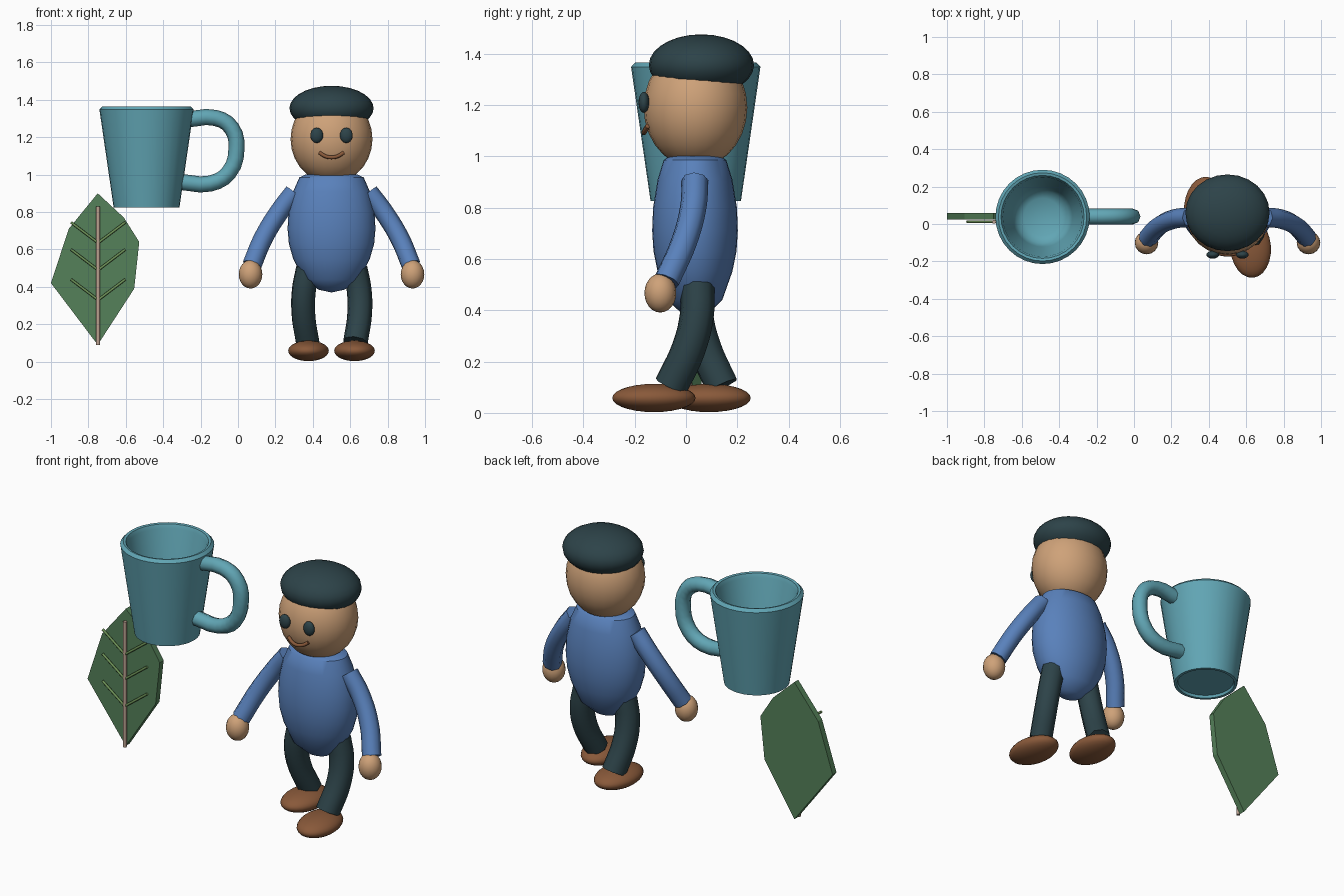
import bpy, bmesh, math
from mathutils import Matrix, Vector

if "Cube" in bpy.data.objects:
    bpy.data.objects.remove(bpy.data.objects["Cube"])


def material(name, rgb):
    m = bpy.data.materials.new(name)
    m.diffuse_color = (*rgb, 1)
    m.use_nodes = True
    m.node_tree.nodes["Principled BSDF"].inputs["Base Color"].default_value = m.diffuse_color
    return m


TEAL = material("teal", (0.12, 0.38, 0.46))
BLUE = material("shirt blue", (0.10, 0.22, 0.50))
DARK = material("dark slate", (0.026, 0.056, 0.066))
SKIN = material("skin tan", (0.62, 0.36, 0.19))
BROWN = material("shoe brown", (0.25, 0.10, 0.042))
GREEN = material("leaf green", (0.09, 0.22, 0.10))
VEIN = material("vein green", (0.16, 0.30, 0.10))
STEM = material("stem beige", (0.50, 0.36, 0.28))


def add(name, mesh, mat, angle=40):
    mesh.materials.clear()
    mesh.materials.append(mat)
    if angle:
        mesh.shade_smooth()
        mesh.set_sharp_from_angle(angle=math.radians(angle))
    ob = bpy.data.objects.new(name, mesh)
    bpy.context.collection.objects.link(ob)
    return ob


def from_bmesh(name, bm, mat, angle=40):
    bmesh.ops.recalc_face_normals(bm, faces=bm.faces)
    mesh = bpy.data.meshes.new(name)
    bm.to_mesh(mesh)
    bm.free()
    return add(name, mesh, mat, angle)


def ellipsoid(name, center, radii, mat, turn=0, seg=24, rings=14):
    bm = bmesh.new()
    bmesh.ops.create_uvsphere(bm, u_segments=seg, v_segments=rings, radius=1)
    bm.transform(Matrix.Translation(center) @ Matrix.Rotation(turn, 4, 'Z')
                 @ Matrix.Diagonal((*radii, 1)))
    return from_bmesh(name, bm, mat)


def lathe(name, profile, center, mat, y_scale=1.0, seg=32):
    """Spin a list of (radius, height) points around a vertical axis."""
    bm = bmesh.new()
    vs = [bm.verts.new((r, 0, z)) for r, z in profile]
    edges = [bm.edges.new(p) for p in zip(vs, vs[1:])]
    bmesh.ops.spin(bm, geom=vs + edges, cent=(0, 0, 0), axis=(0, 0, 1),
                   angle=math.tau, steps=seg, use_merge=True)
    bmesh.ops.remove_doubles(bm, verts=bm.verts, dist=1e-4)
    bm.transform(Matrix.Translation((*center, 0)) @ Matrix.Diagonal((1, y_scale, 1, 1)))
    return from_bmesh(name, bm, mat)


def tube(name, points, radius, mat, steps=5):
    """Round tube with flat ends along a smooth path."""
    cu = bpy.data.curves.new(name, 'CURVE')
    cu.dimensions = '3D'
    cu.bevel_depth = radius
    cu.bevel_resolution = 2
    cu.resolution_u = steps
    cu.use_fill_caps = True
    sp = cu.splines.new('BEZIER')
    sp.bezier_points.add(len(points) - 1)
    for bp, p in zip(sp.bezier_points, points):
        bp.co = p
        bp.handle_left_type = bp.handle_right_type = 'AUTO'
    tmp = bpy.data.objects.new(name + "_path", cu)
    bpy.context.collection.objects.link(tmp)
    bpy.context.view_layer.update()
    mesh = bpy.data.meshes.new_from_object(
        tmp.evaluated_get(bpy.context.evaluated_depsgraph_get()))
    bpy.data.objects.remove(tmp)
    bm = bmesh.new()
    bm.from_mesh(mesh)
    bmesh.ops.remove_doubles(bm, verts=bm.verts, dist=1e-5)
    return from_bmesh(name, bm, mat, 50)


# Mug: hollow tapered cup with a slightly recessed base, and a handle
lathe("mug_cup", [(0, 0.88), (0.10, 0.885), (0.14, 0.91), (0.16, 0.96),
                  (0.212, 1.34), (0.222, 1.362), (0.236, 1.365), (0.252, 1.348),
                  (0.176, 0.825), (0.16, 0.825), (0.155, 0.84), (0, 0.84)],
      (-0.489, 0.038), TEAL)
tube("mug_handle", [(x, 0.04, z) for x, z in
                    [(-0.27, 1.295), (-0.12, 1.303), (-0.035, 1.25), (-0.008, 1.14),
                     (-0.05, 1.01), (-0.15, 0.952), (-0.30, 0.96)]], 0.043, TEAL, 3)

# Leaf: flat slab from an outline, stem and veins lying in front
bm = bmesh.new()
outline = [(-0.75, 0.90), (-0.905, 0.71), (-1.0, 0.42), (-0.75, 0.09),
           (-0.555, 0.39), (-0.528, 0.64), (-0.61, 0.77)]
face = bm.faces.new([bm.verts.new((x, 0.024, z)) for x, z in outline])
ext = bmesh.ops.extrude_face_region(bm, geom=[face])
bmesh.ops.translate(bm, vec=(0, 0.036, 0),
                    verts=[v for v in ext["geom"] if isinstance(v, bmesh.types.BMVert)])
from_bmesh("leaf_blade", bm, GREEN, 0)
tube("leaf_stem", [(-0.748, 0.012, 0.09), (-0.748, 0.012, 0.83)], 0.011, STEM, 1)
for i, z in enumerate((0.33, 0.49, 0.635)):
    for side, s in (("left", -1), ("right", 1)):
        tube(f"leaf_vein_{side}_{i}", [(-0.748, 0.012, z),
             (-0.748 + s * 0.145, 0.012, z + 0.11)], 0.007, VEIN, 1)

# Figure: body, head and cap
CX = 0.5
lathe("torso", [(0, 0.37), (0.07, 0.385), (0.15, 0.44), (0.205, 0.55), (0.228, 0.63),
                (0.235, 0.71), (0.23, 0.80), (0.205, 0.91), (0.172, 0.985),
                (0.14, 1.0), (0, 1.0)], (CX, 0.035), BLUE, 0.71)
ellipsoid("head", (CX, 0.037, 1.19), (0.219, 0.202, 0.235), SKIN)
ellipsoid("cap", (CX, 0.06, 1.355), (0.225, 0.205, 0.12), DARK)

# Face
for side, s in (("left", 1), ("right", -1)):
    ellipsoid(f"eye_{side}", (CX + s * 0.079, -0.164, 1.21),
              (0.034, 0.021, 0.041), DARK, 0, 16, 10)
tube("mouth", [(CX - 0.065, -0.150, 1.118), (CX - 0.035, -0.160, 1.099),
               (CX, -0.164, 1.092), (CX + 0.035, -0.160, 1.099),
               (CX + 0.065, -0.150, 1.118)], 0.010, BROWN, 3)

# Arms and hands, mirrored about the body
for side, s in (("left", 1), ("right", -1)):
    tube(f"arm_{side}", [(CX + s * x, y, z) for x, y, z in
                         [(0.20, 0.035, 0.905), (0.28, 0.028, 0.80),
                          (0.365, -0.01, 0.66), (0.426, -0.075, 0.515)]], 0.052, BLUE)
    ellipsoid(f"hand_{side}", (CX + s * 0.433, -0.10, 0.467),
              (0.063, 0.062, 0.076), SKIN, 0, 16, 12)

# Legs and shoes in a walking pose: one forward, one back
for side, s, path, shoe_y, turn in (
        ("left", 1, [(0.045, 0.50), (0.042, 0.38), (0.01, 0.25), (-0.058, 0.105)], -0.125, 0.08),
        ("right", -1, [(0.035, 0.50), (0.042, 0.38), (0.075, 0.25), (0.14, 0.105)], 0.09, -0.08)):
    xs = (0.125, 0.148, 0.15, 0.128)
    tube(f"leg_{side}", [(CX + s * x, y, z) for x, (y, z) in zip(xs, path)], 0.067, DARK)
    ellipsoid(f"shoe_{side}", (CX + s * 0.123, shoe_y, 0.058),
              (0.109, 0.163, 0.055), BROWN, turn)
